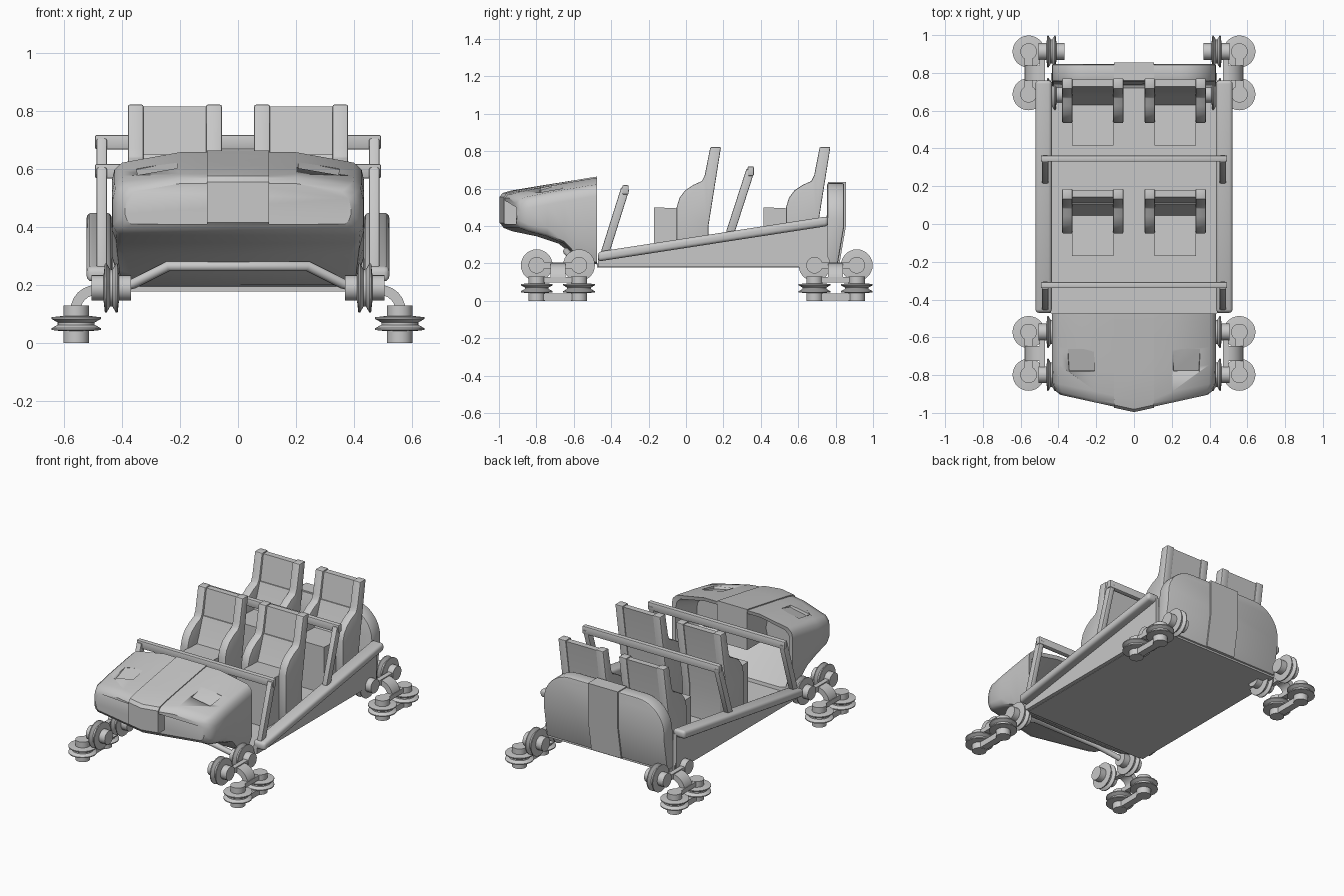
import bpy, bmesh, math
from mathutils import Vector, Matrix

cube = bpy.data.objects.get("Cube")
if cube:
    bpy.data.objects.remove(cube)

grey = bpy.data.materials.new("light_grey")
grey.use_nodes = True
grey.diffuse_color = (0.58, 0.58, 0.58, 1)
grey.node_tree.nodes["Principled BSDF"].inputs["Base Color"].default_value = grey.diffuse_color


def finish(name, bm, bevel=0, segments=2, smooth=35):
    bmesh.ops.recalc_face_normals(bm, faces=bm.faces)
    mesh = bpy.data.meshes.new(name)
    bm.to_mesh(mesh)
    bm.free()
    mesh.materials.append(grey)
    ob = bpy.data.objects.new(name, mesh)
    bpy.context.collection.objects.link(ob)
    bpy.ops.object.select_all(action='DESELECT')
    bpy.context.view_layer.objects.active = ob
    ob.select_set(True)
    if bevel:
        mod = ob.modifiers.new("bevel", 'BEVEL')
        mod.width, mod.segments, mod.limit_method = bevel, segments, 'ANGLE'
        bpy.ops.object.modifier_apply(modifier=mod.name)
    bpy.ops.object.shade_smooth_by_angle(angle=math.radians(smooth))
    return ob


def loft(name, rings, **kw):
    bm = bmesh.new()
    loops = [[bm.verts.new(p) for p in ring] for ring in rings]
    n = len(loops[0])
    for a, b in zip(loops, loops[1:]):
        for i in range(n):
            bm.faces.new((a[i], a[(i + 1) % n], b[(i + 1) % n], b[i]))
    bm.faces.new(loops[0])
    bm.faces.new(loops[-1])
    return finish(name, bm, **kw)


def side_panel(name, profile, x0, x1, **kw):
    return loft(name, [[(x, y, z) for y, z in profile] for x in (x0, x1)], **kw)


def box(name, lo, hi, **kw):
    profile = [(lo[1], lo[2]), (hi[1], lo[2]), (hi[1], hi[2]), (lo[1], hi[2])]
    return side_panel(name, profile, lo[0], hi[0], **kw)


def beam(name, a, b, width, depth, bevel=0.006):
    a, b = Vector(a), Vector(b)
    d = b - a
    bm = bmesh.new()
    bmesh.ops.create_cube(bm, size=1)
    rot = d.to_track_quat('Z', 'X').to_matrix().to_4x4()
    size = Matrix.Diagonal((depth, width, d.length, 1))
    bmesh.ops.transform(bm, matrix=Matrix.Translation((a + b) / 2) @ rot @ size, verts=bm.verts)
    return finish(name, bm, bevel)


def lathe(name, profile, centre, axis, steps=28):
    rings = []
    for r, h in profile:
        ring = []
        for i in range(steps):
            t = math.tau * i / steps
            c, s = r * math.cos(t), r * math.sin(t)
            ring.append(Vector(centre) + Vector((h, c, s) if axis == 'x' else (c, s, h)))
        rings.append(ring)
    return loft(name, rings)


def tube(name, points, radius):
    data = bpy.data.curves.new(name, 'CURVE')
    data.dimensions = '3D'
    data.bevel_depth, data.bevel_resolution, data.use_fill_caps = radius, 3, True
    line = data.splines.new('POLY')
    line.points.add(len(points) - 1)
    for p, co in zip(line.points, points):
        p.co = (*co, 1)
    data.materials.append(grey)
    ob = bpy.data.objects.new(name, data)
    bpy.context.collection.objects.link(ob)


# Hood: cross-sections swept backward, with a pointed nose in plan
def hood_ring(y, w, top, shoulder, low_w, low, flat=0.2):
    half = [(flat, top), (w * 0.92, shoulder + 0.012), (w * 0.98, shoulder - 0.012),
            (w, shoulder - 0.05), (w, max(low + 0.035, min(0.39, low + 0.1))),
            (low_w + (w - low_w) * 0.6, low + 0.012), (low_w, low)]
    pts = [(0, top)] + half + [(0, low)] + [(-x, z) for x, z in reversed(half)]
    nose = max(0, min(1, (-0.55 - y) / 0.4))
    return [(x, y + 0.22 * abs(x) * nose, z) for x, z in pts]


outer = [(-0.99, 0.39, 0.55, 0.51, 0.37, 0.41), (-0.975, 0.415, 0.57, 0.53, 0.385, 0.39),
         (-0.93, 0.432, 0.583, 0.545, 0.4, 0.372), (-0.8, 0.435, 0.606, 0.565, 0.4, 0.345),
         (-0.68, 0.435, 0.625, 0.582, 0.39, 0.305), (-0.6, 0.435, 0.638, 0.592, 0.37, 0.24),
         (-0.52, 0.435, 0.651, 0.604, 0.36, 0.2), (-0.475, 0.435, 0.658, 0.61, 0.36, 0.195)]
cavity = [(-0.48, 0.41, 0.635, 0.588, 0.34, 0.22), (-0.7, 0.39, 0.56, 0.52, 0.34, 0.36)]
hood = loft("hood", [hood_ring(*s) for s in outer + cavity])

# Lamp recesses cut in the hood
for s in (-1, 1):
    bm = bmesh.new()
    bmesh.ops.create_cube(bm, size=1)
    tilt = Matrix.Rotation(s * 0.2, 4, 'Y') @ Matrix.Rotation(0.3, 4, 'X')
    place = Matrix.Translation((s * 0.285, -0.73, 0.632)) @ tilt
    bmesh.ops.transform(bm, matrix=place @ Matrix.Diagonal((0.14, 0.12, 0.08, 1)), verts=bm.verts)
    cutter = finish("lamp_cutter", bm)
    cutter.hide_render = True
    mod = hood.modifiers.new("lamp", 'BOOLEAN')
    mod.operation, mod.object, mod.solver = 'DIFFERENCE', cutter, 'EXACT'
    bpy.context.view_layer.objects.active = hood
    bpy.ops.object.modifier_apply(modifier=mod.name)
    bpy.data.objects.remove(cutter)

# Raised centre band on the hood
band = []
for y, w, top, shoulder, low_w, low in outer:
    x, dy = 0.107, -0.006 if y < -0.9 else 0
    nose = max(0, min(1, (-0.55 - y) / 0.4))
    low = max(low + 0.005, 0.4)
    band.append([(px, y + dy + 0.22 * abs(px) * nose, z) for px, z in
                 ((-x, low), (-x, top + 0.006), (0, top + 0.006), (x, top + 0.006), (x, low), (0, low))])
loft("hood_band", band)

# Floor, side walls and sloping rails
box("floor", (-0.44, -0.475, 0.178), (0.44, 0.8, 0.2))
for s in (-1, 1):
    side_panel("side_wall", [(-0.47, 0.18), (0.76, 0.18), (0.76, 0.42), (-0.47, 0.23)], s * 0.44, s * 0.465)
    side_panel("side_rail", [(-0.47, 0.21), (0.76, 0.4), (0.76, 0.452), (-0.47, 0.262)],
               s * 0.435, s * 0.522, bevel=0.018, segments=3)

# Rounded rear panel with a raised centre band
def rear_ring(half, y):
    pts = half + [(-x, z) for x, z in reversed(half)]
    return [(x, y - max(0, 0.4 - z) * 0.17, z) for x, z in pts]


arc = [(0.245 + 0.19 * math.cos(t * math.pi / 16), 0.44 + 0.19 * math.sin(t * math.pi / 16)) for t in range(9)]
panel = [(0.435, 0.19), (0.435, 0.4)] + arc
loft("rear_panel", [rear_ring(panel, y) for y in (0.755, 0.846)], bevel=0.01)
strip = [(0.107, 0.19), (0.107, 0.4), (0.107, 0.636)]
loft("rear_band", [rear_ring(strip, y) for y in (0.76, 0.855)])

# Seats: two rows of two
bolster = [(-0.05, 0.2), (-0.05, 0.5), (-0.035, 0.55), (-0.005, 0.59), (0.04, 0.62), (0.085, 0.64),
           (0.1, 0.67), (0.13, 0.822), (0.187, 0.822), (0.12, 0.4), (0.12, 0.2)]
cushion = [(-0.17, 0.2), (-0.17, 0.5), (0.045, 0.49), (0.07, 0.55), (0.105, 0.65), (0.112, 0.65),
           (0.142, 0.815), (0.18, 0.815), (0.115, 0.4), (0.115, 0.2)]
for row in (0, 0.585):
    for cx in (-0.218, 0.218):
        side_panel("seat_cushion", [(y + row, z) for y, z in cushion], cx - 0.11, cx + 0.11)
        for s in (-1, 1):
            side_panel("seat_bolster", [(y + row, z) for y, z in bolster],
                       cx + s * 0.108, cx + s * 0.162, bevel=0.006)

# Grab frames in front of each row
for y0, z0, y1, z1 in ((-0.435, 0.25, -0.325, 0.6), (0.235, 0.36, 0.345, 0.7)):
    for s in (-1, 1):
        beam("grab_post", (s * 0.47, y0, z0), (s * 0.47, y1, z1), 0.035, 0.045)
    box("grab_bar", (-0.493, y1 - 0.015, z1 - 0.032), (0.493, y1 + 0.018, z1 + 0.018), bevel=0.006)

# Front axle arch
tube("front_axle", [(-0.42, -0.575, 0.19), (-0.36, -0.585, 0.205), (-0.24, -0.64, 0.265),
                    (0.24, -0.64, 0.265), (0.36, -0.585, 0.205), (0.42, -0.575, 0.19)], 0.018)

# Wheel carriers: grooved wheels on upright and sideways axles
groove = [(0.05, -0.026), (0.085, -0.022), (0.085, -0.016), (0.064, -0.004),
          (0.064, 0.004), (0.085, 0.016), (0.085, 0.022), (0.05, 0.026)]
for s in (-1, 1):
    for mid in (-0.685, 0.8):
        for y in (mid - 0.113, mid + 0.113):
            lathe("running_wheel", groove, (s * 0.437, y, 0.19), 'x')
            lathe("running_hub", [(0.044, -0.068), (0.044, 0.068)], (s * 0.437, y, 0.19), 'x')
            lathe("guide_wheel", groove, (s * 0.558, y, 0.067), 'z')
            lathe("guide_hub", [(0.044, -0.065), (0.044, 0.065)], (s * 0.558, y, 0.065), 'z')
        box("lower_link", (s * 0.535, mid - 0.113, 0.002), (s * 0.581, mid + 0.113, 0.04))
        box("upper_link", (s * 0.537, mid - 0.113, 0.098), (s * 0.579, mid + 0.113, 0.128))
        box("axle_link", (s * 0.47, mid - 0.113, 0.172), (s * 0.5, mid + 0.113, 0.205))
        bend = [t * math.pi / 12 for t in range(7)]
        curve = [(0.49 + r * math.sin(t), 0.112 + r * math.cos(t)) for r, ts in
                 ((0.088, bend), (0.053, bend[::-1])) for t in ts]
        loft("curved_arm", [[(s * x, y, z) for x, z in curve] for y in (mid - 0.04, mid + 0.04)])
